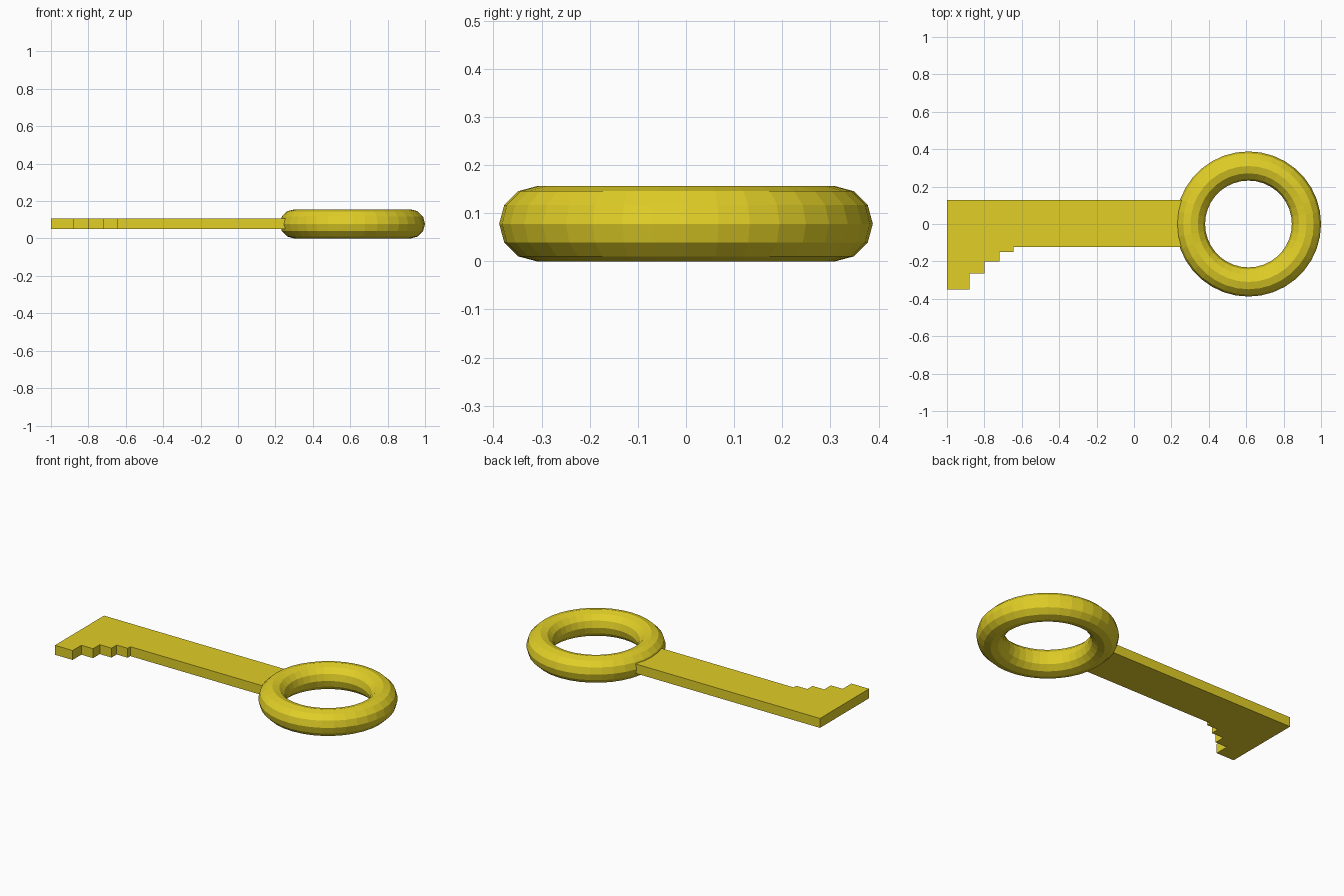
import bpy, bmesh

if "Cube" in bpy.data.objects:
    bpy.data.objects.remove(bpy.data.objects["Cube"])

gold = bpy.data.materials.new("gold")
gold.diffuse_color = (0.75, 0.62, 0.02, 1)
gold.use_nodes = True
gold.node_tree.nodes["Principled BSDF"].inputs["Base Color"].default_value = gold.diffuse_color

# Ring handle
bpy.ops.mesh.primitive_torus_add(major_segments=36, minor_segments=12,
                                 major_radius=0.31, minor_radius=0.078,
                                 location=(0.612, 0, 0.078))
ring = bpy.context.object
ring.name = "ring_handle"
ring.data.materials.append(gold)

# Flat blade with stepped teeth, extruded from its outline
Z_BOTTOM, Z_TOP = 0.05, 0.108
outline = [(-1, 0.127), (-1, -0.35)]
steps = [(-0.88, -0.35), (-0.80, -0.265), (-0.72, -0.20), (-0.645, -0.15), (0.30, -0.124)]
for i, (x, y) in enumerate(steps):
    outline.append((x, y))
    if i + 1 < len(steps):
        outline.append((x, steps[i + 1][1]))
outline.append((0.30, 0.127))

bm = bmesh.new()
face = bm.faces.new([bm.verts.new((x, y, Z_BOTTOM)) for x, y in outline])
top = bmesh.ops.extrude_face_region(bm, geom=[face], use_keep_orig=True)["geom"]
bmesh.ops.translate(bm, vec=(0, 0, Z_TOP - Z_BOTTOM),
                    verts=[g for g in top if isinstance(g, bmesh.types.BMVert)])
bmesh.ops.recalc_face_normals(bm, faces=bm.faces[:])
mesh = bpy.data.meshes.new("blade")
bm.to_mesh(mesh)
bm.free()
mesh.materials.append(gold)
blade = bpy.data.objects.new("blade", mesh)
bpy.context.collection.objects.link(blade)
